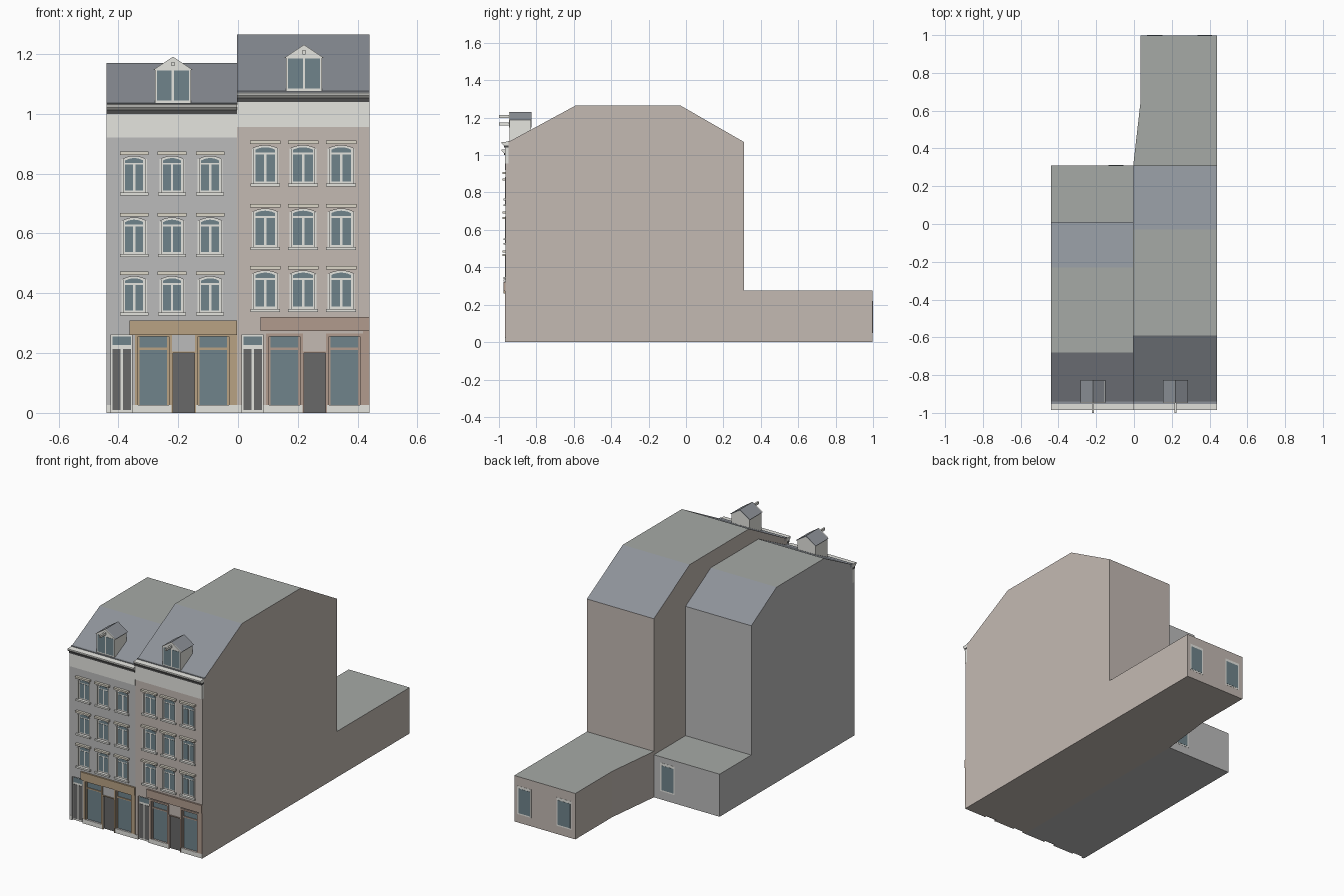
import bpy, bmesh
from mathutils import Vector

if "Cube" in bpy.data.objects:
    bpy.data.objects.remove(bpy.data.objects["Cube"])


def mat(name, r, g, b):
    m = bpy.data.materials.new(name)
    m.diffuse_color = (r, g, b, 1)
    m.use_nodes = True
    m.node_tree.nodes["Principled BSDF"].inputs["Base Color"].default_value = m.diffuse_color
    return m


GREY = mat("grey_render", .50, .50, .50)
BEIGE = mat("beige_render", .55, .49, .45)
TRIM = mat("pale_trim", .78, .78, .74)
CREAM = mat("cream_stone", .72, .68, .58)
GLASS = mat("glass", .16, .23, .26)
SLATE = mat("slate", .27, .29, .32)
FLAT = mat("flat_roof", .38, .40, .38)
DARK = mat("dark_door", .14, .14, .14)
GUTTER = mat("gutter", .07, .07, .07)
TAN = mat("tan_wood", .48, .36, .23)
BROWN = mat("brown_wood", .44, .33, .27)

PLACE = {"x": lambda p, t: (t, p[0], p[1]),
         "y": lambda p, t: (p[0], t, p[1]),
         "z": lambda p, t: (p[0], p[1], t)}


def rect(a0, a1, b0, b1):
    return [(a0, b0), (a1, b0), (a1, b1), (a0, b1)]


def ring(x0, x1, z0, z1, w):
    """Four bars of width w around an opening."""
    return [rect(x0 - w, x0, z0, z1 + w), rect(x1, x1 + w, z0, z1 + w),
            rect(x0, x1, z1, z1 + w)]


def arch(x0, x1, z0, z1, rise, n=6):
    """Rectangle with a shallow arched top."""
    top = []
    for i in range(n + 1):
        u = 1 - 2 * i / n
        top.append(((x0 + x1) / 2 + u * (x1 - x0) / 2, z1 - rise * u * u))
    return [(x0, z0), (x1, z0)] + top


def build(name, material, axis, profiles, a, b):
    """Extrude one or more outlines along an axis into one object."""
    bm = bmesh.new()
    for pts in profiles:
        f = bm.faces.new([bm.verts.new(PLACE[axis](p, a)) for p in pts])
        ext = bmesh.ops.extrude_face_region(bm, geom=[f])
        shift = Vector(PLACE[axis]((0, 0), b - a))
        bmesh.ops.translate(bm, vec=shift, verts=[
            v for v in ext["geom"] if isinstance(v, bmesh.types.BMVert)])
    bmesh.ops.recalc_face_normals(bm, faces=bm.faces)
    me = bpy.data.meshes.new(name)
    bm.to_mesh(me)
    bm.free()
    ob = bpy.data.objects.new(name, me)
    me.materials.append(material)
    bpy.context.collection.objects.link(ob)
    return ob


def roof_faces(ob):
    """Slate on the slopes, pale covering on flat tops."""
    ob.data.materials.append(SLATE)
    ob.data.materials.append(FLAT)
    for p in ob.data.polygons:
        if p.normal.z > .95:
            p.material_index = 2
        elif p.normal.z > .1:
            p.material_index = 1


FRONT, BACK = -.965, -.95


def house(side, dx, x0, x1, wall, wood, eave, ridge, ridge_y, back_y, frieze_z,
          plan, ext_h, rows, win_h, win_w, dz, rear_windows):
    n = side + "_"
    # Main block with mansard roof, and low rear extension
    body = build(n + "body", wall, "x", [[
        (BACK, 0), (back_y, 0), (back_y, eave), (ridge_y[1], ridge),
        (ridge_y[0], ridge), (BACK, eave)]], x0, x1)
    roof_faces(body)
    roof_faces(build(n + "rear_extension", wall, "z", [plan], 0, ext_h))

    # Rear windows
    yb = max(p[1] for p in plan)
    build(n + "rear_window_frames", TRIM, "y",
          [rect(a, b, .05, .22) for a, b in rear_windows], yb - .005, yb + .001)
    build(n + "rear_window_glass", GLASS, "y",
          [rect(a + .008, b - .008, .058, .205) for a, b in rear_windows], yb - .005, yb + .002)

    # Openings of the front wall
    wins = [(c + dx, z) for c in (-.347, -.2205, -.093) for z in rows]
    hw = win_w / 2
    outlines = [arch(c - hw, c + hw, z + .01, z + win_h - .016, .01) for c, z in wins]
    shop = [(-.335 + dx, -.231 + dx), (-.134 + dx, -.03 + dx)]
    door = (-.217 + dx, -.145 + dx)
    side_door = (-.424 + dx, -.354 + dx)
    head = .255
    holes = [rect(a, b, .027, head) for a, b in shop]
    holes += [rect(*door, -.01, .2), rect(*side_door, -.01, .262)]
    front = build(n + "front_wall", wall, "y", [rect(x0, x1, 0, frieze_z)], FRONT, BACK)
    cutter = build(n + "opening_cutter", wall, "y", outlines + holes, FRONT - .02, BACK + .01)
    cutter.hide_render = True
    cutter.hide_viewport = True
    cut = front.modifiers.new("openings", "BOOLEAN")
    cut.object, cut.operation, cut.solver = cutter, "DIFFERENCE", "EXACT"

    # Upper windows: frame, three panes, lintel, sill
    build(n + "window_frames", TRIM, "y", outlines, -.958, BACK)
    panes = []
    for c, z in wins:
        mid, top = z + win_h * .70, z + win_h - .022
        panes += [rect(c - hw + .009, c - .004, z + .017, mid),
                  rect(c + .004, c + hw - .009, z + .017, mid),
                  arch(c - hw + .009, c + hw - .009, mid + .006, top, .008)]
    build(n + "window_panes", GLASS, "y", panes, -.9595, -.952)
    build(n + "window_lintels", CREAM, "y", [
        rect(c - hw - .009, c + hw + .009, z + win_h - .011, z + win_h) for c, z in wins],
        -.98, FRONT)
    build(n + "window_sills", TRIM, "y", [
        rect(c - hw - .008, c + hw + .008, z, z + .01) for c, z in wins], -.976, BACK)
    build(n + "window_jambs", TRIM, "y", [
        rect(c + s * hw - .003, c + s * hw + .003, z + .01, z + win_h - .026)
        for c, z in wins for s in (-1, 1)], -.968, BACK)

    # Shopfront: fascia, timber surrounds, display glass, door
    build(n + "shop_fascia", wood, "y",
          [rect(-.362 + dx, x1, .261 + dz, .309 + dz)], -.975, FRONT)
    timber = [r for a, b in shop for r in ring(a, b, .027, head, .01)]
    timber += ring(*door, 0, .2, .005) + [rect(-.02 + dx, x1, .027, .261 + dz)]
    build(n + "shop_timber", wood, "y", timber, -.969, FRONT)
    build(n + "shop_glass", GLASS, "y",
          [rect(a, b, .027, head) for a, b in shop], -.955, BACK)
    build(n + "shop_glazing_bars", wood, "y",
          [r for a, b in shop for r in (rect(a, b, .211, .218), rect(a, a + .006, .027, head),
                                        rect(b - .006, b, .027, head))], -.96, BACK)
    build(n + "shop_door", DARK, "y", [rect(*door, 0, .2)], -.955, BACK)
    a, b = side_door
    m = (a + b) / 2
    build(n + "house_door_frame", TRIM, "y", [rect(a, b, 0, .262)], -.957, BACK)
    build(n + "house_door_leaves", DARK, "y",
          [rect(a + .004, m - .004, .01, .214), rect(m + .004, b - .004, .01, .214)], -.959, BACK)
    build(n + "house_door_transom", GLASS, "y",
          [rect(a + .004, b - .004, .227, .256)], -.959, BACK)
    build(n + "plinth", TRIM, "y", [
        rect(x0, a, 0, .026), rect(b, door[0] - .005, 0, .026),
        rect(door[1] + .005, x1, 0, .026)], -.967, FRONT)

    # Frieze, gutter shadow and cornice
    e = eave
    build(n + "frieze", TRIM, "y", [rect(x0, x1, frieze_z, e - .03)], -.969, BACK)
    build(n + "gutter_band", GUTTER, "y", [rect(x0, x1, e - .03, e - .018)], -.974, BACK)
    build(n + "cornice", TRIM, "x", [[
        (BACK, e - .018), (-.976, e - .018), (-.986, e - .008), (-.986, e),
        (-.95, e + .002), (BACK, e)]], x0, x1)
    build(n + "box_gutter", SLATE, "x", [rect(-.952, -.925, e - .01, e + .006)], x0, x1)

    # Dormer with gabled roof and hoist beam
    c, z = -.2175 + dx, eave + .008
    zt, za = z + .113, z + .153
    build(n + "dormer_body", TRIM, "y", [[
        (c - .06, z - .005), (c + .06, z - .005), (c + .06, zt), (c, za - .006),
        (c - .06, zt)]], -.943, -.83)
    build(n + "dormer_panes", GLASS, "y", [
        rect(c - .053, c - .004, z + .006, zt - .006),
        rect(c + .004, c + .053, z + .006, zt - .006)], -.945, -.94)
    build(n + "dormer_roof", SLATE, "y", [[
        (c - .066, zt - .004), (c - .06, zt - .004), (c, za - .007), (c + .06, zt - .004),
        (c + .066, zt - .004), (c, za)]], -.942, -.825)
    build(n + "dormer_pediment", TRIM, "y", [[
        (c - .066, zt - .004), (c + .066, zt - .004), (c, za)]], -.947, -.942)
    build(n + "hoist_beam", TRIM, "y", [rect(c - .005, c + .005, za - .032, za - .018)], -1, -.93)
    build(n + "hoist_bracket", DARK, "y", [rect(c - .003, c + .003, za - .027, za - .022)],
          -1, -.999)


SPLIT = -.004
house("left", 0, -.44, SPLIT, GREY, TAN, 1.03, 1.17, (-.68, -.23), .01, .92,
      [(-.44, .01), (SPLIT, .01), (SPLIT, .31), (-.44, .31)], .255,
      (.325, .521, .727), .147, .078, 0, [(-.142, -.047)])
house("right", .438, SPLIT, .44, BEIGE, BROWN, 1.07, 1.265, (-.59, -.03), .31, .955,
      [(SPLIT, .31), (.44, .31), (.44, .998), (.035, .998), (.035, .65)], .275,
      (.338, .545, .757), .153, .084, .012, [(.06, .16), (.327, .42)])
